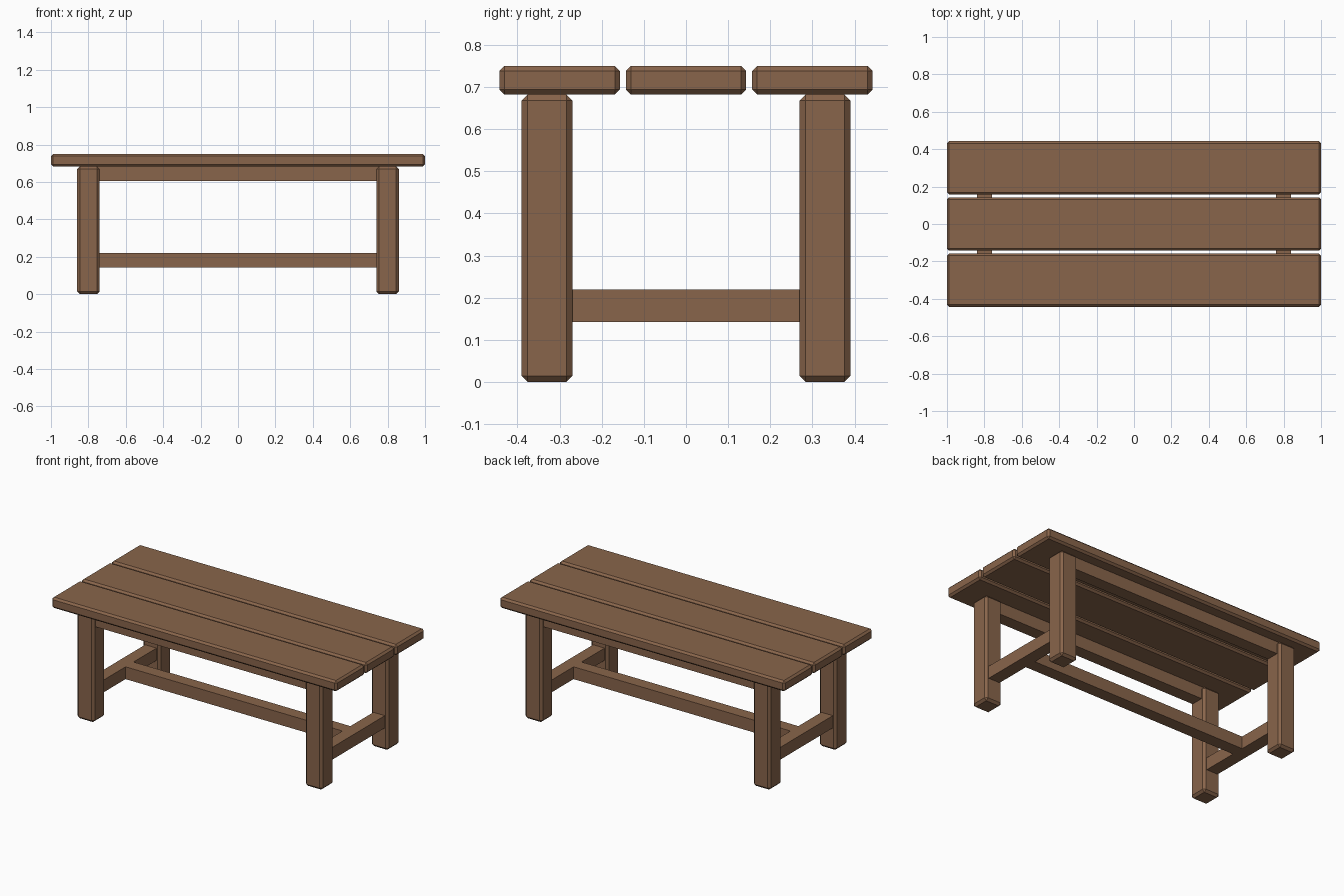
import bpy

if "Cube" in bpy.data.objects:
    bpy.data.objects.remove(bpy.data.objects["Cube"])

wood = bpy.data.materials.new("brown wood")
wood.diffuse_color = (0.25, 0.13, 0.07, 1)
wood.use_nodes = True
wood.node_tree.nodes["Principled BSDF"].inputs["Base Color"].default_value = wood.diffuse_color


def box(name, x, y, z, bevel=0.0):
    """Box from (min, max) ranges, with an optional chamfer."""
    bpy.ops.mesh.primitive_cube_add(size=1)
    ob = bpy.context.object
    ob.name = name
    for v in ob.data.vertices:
        for i, (lo, hi) in enumerate((x, y, z)):
            v.co[i] = lo if v.co[i] < 0 else hi
    ob.data.materials.append(wood)
    if bevel:
        mod = ob.modifiers.new("chamfer", "BEVEL")
        mod.width = bevel
        mod.segments = 1
    return ob


# Table top: three chamfered planks
for name, cy in (("front", -0.3), ("middle", 0.0), ("back", 0.3)):
    box(name + "_plank", (-1, 1), (cy - 0.143, cy + 0.143), (0.682, 0.75), 0.012)

for sy, depth in ((-1, "front"), (1, "back")):
    # Legs
    for sx, side in ((-1, "left"), (1, "right")):
        cx, cy = sx * 0.8, sy * 0.33
        box(f"{depth}_{side}_leg", (cx - 0.06, cx + 0.06),
            (cy - 0.06, cy + 0.06), (0, 0.682), 0.014)
    # Rail under the top, running between the legs
    box(depth + "_top_rail", (-0.76, 0.76),
        (sy * 0.33 - 0.04, sy * 0.33 + 0.04), (0.605, 0.683))

# Low cross bars joining each pair of legs
for sx, side in ((-1, "left"), (1, "right")):
    box(side + "_cross_bar", (sx * 0.8 - 0.04, sx * 0.8 + 0.04),
        (-0.28, 0.28), (0.142, 0.22))

# Long central stretcher
box("stretcher", (-0.76, 0.76), (-0.04, 0.04), (0.142, 0.22))
